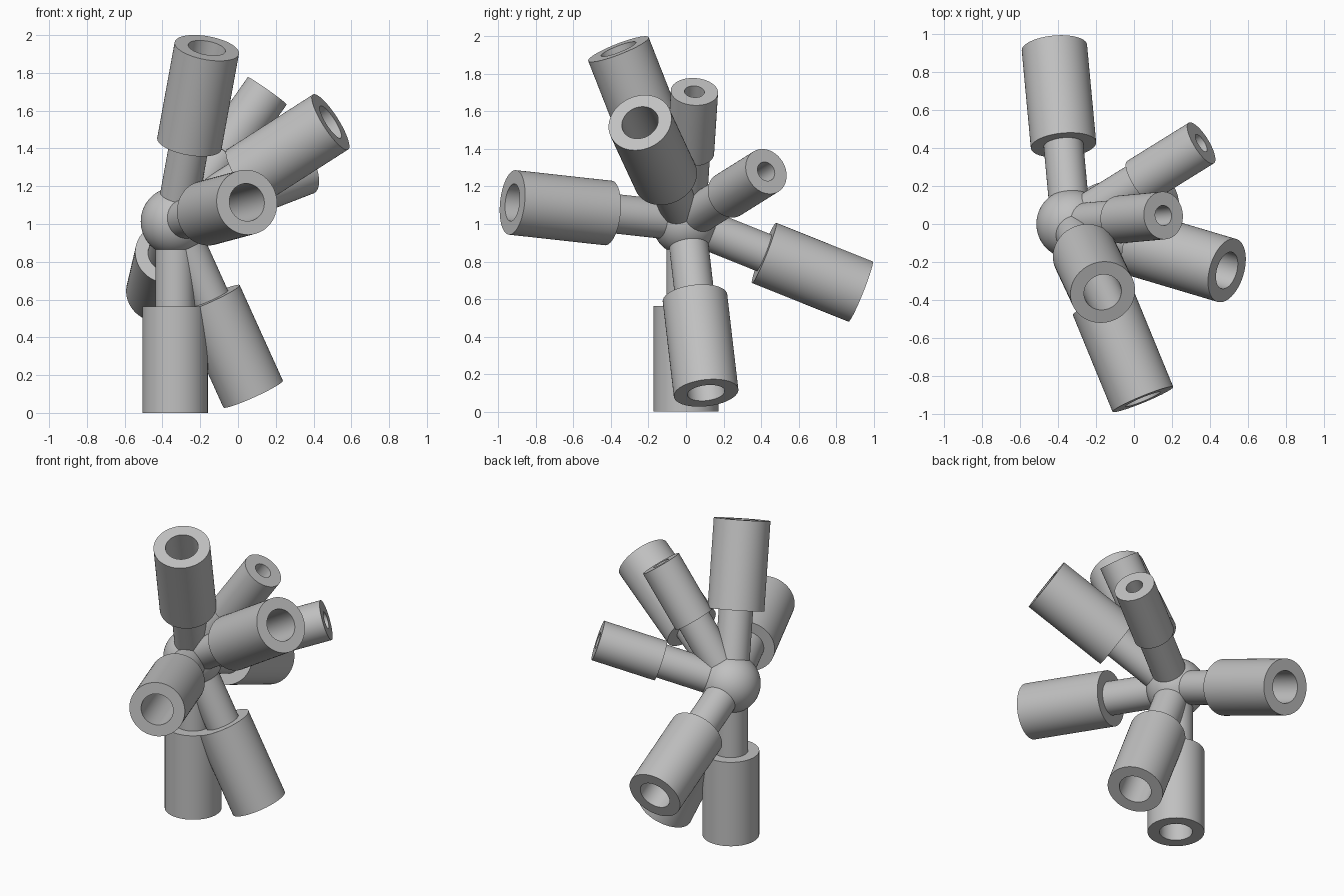
import bpy
import bmesh
from math import radians, pi
from mathutils import Vector, Matrix

cube = bpy.data.objects.get("Cube")
if cube:
    bpy.data.objects.remove(cube, do_unlink=True)

HUB = Vector((-0.333, 0.0, 1.013))
HUB_RADIUS = 0.182
NECK_RADIUS = 0.105
SOCKET_START = 0.45
SIDES = 64

grey = bpy.data.materials.new("plain grey")
grey.use_nodes = True
colour = (0.53, 0.53, 0.53, 1.0)
grey.diffuse_color = colour
grey.node_tree.nodes["Principled BSDF"].inputs["Base Color"].default_value = colour


def finish(name, bm, matrix):
    """Turn a bmesh into a placed, shaded object."""
    bmesh.ops.remove_doubles(bm, verts=bm.verts, dist=1e-5)
    bmesh.ops.recalc_face_normals(bm, faces=bm.faces)
    mesh = bpy.data.meshes.new(name)
    bm.to_mesh(mesh)
    bm.free()
    mesh.materials.append(grey)
    obj = bpy.data.objects.new(name, mesh)
    bpy.context.collection.objects.link(obj)
    obj.matrix_world = matrix
    bpy.ops.object.select_all(action='DESELECT')
    obj.select_set(True)
    bpy.context.view_layer.objects.active = obj
    bpy.ops.object.shade_smooth_by_angle(angle=radians(35))
    return obj


def lathe(name, profile, matrix):
    """Revolve (radius, height) points around the local z axis."""
    bm = bmesh.new()
    verts = [bm.verts.new((r, 0, h)) for r, h in profile]
    edges = [bm.edges.new(pair) for pair in zip(verts, verts[1:])]
    bmesh.ops.spin(bm, geom=verts + edges, cent=(0, 0, 0), axis=(0, 0, 1),
                   angle=2 * pi, steps=SIDES, use_merge=False)
    return finish(name, bm, matrix)


# Central ball
ball = bmesh.new()
bmesh.ops.create_uvsphere(ball, u_segments=SIDES, v_segments=32, radius=HUB_RADIUS)
finish("hub_ball", ball, Matrix.Translation(HUB))

# Socket mouths: name, centre of the open end, outer radius, bore radius
LARGE = (0.173, 0.1)
SMALL = (0.126, 0.053)
arms = [
    ("bottom", (-0.333, 0.0, 0.0), LARGE),
    ("top", (-0.165, -0.36, 1.932), LARGE),
    ("upper_left", (0.49, -0.245, 1.54), LARGE),
    ("front", (0.047, -0.925, 1.115), LARGE),
    ("back", (-0.42, 0.93, 0.64), LARGE),
    ("lower_left", (0.08, 0.107, 0.1), LARGE),
    ("small_upper", (0.155, 0.045, 1.705), SMALL),
    ("small_side", (0.355, 0.427, 1.28), SMALL),
]

for name, mouth, (outer, bore) in arms:
    axis = Vector(mouth) - HUB
    end = axis.length
    matrix = Matrix.Translation(HUB) @ axis.to_track_quat('Z', 'Y').to_matrix().to_4x4()
    # Neck rod from the ball to the socket
    lathe(name + "_neck", [(NECK_RADIUS, 0.1), (NECK_RADIUS, SOCKET_START)], matrix)
    # Hollow socket with a closed floor
    floor = SOCKET_START + 0.005
    lathe(name + "_socket", [(0, SOCKET_START), (outer, SOCKET_START), (outer, end),
                             (bore, end), (bore, floor), (0, floor)], matrix)
